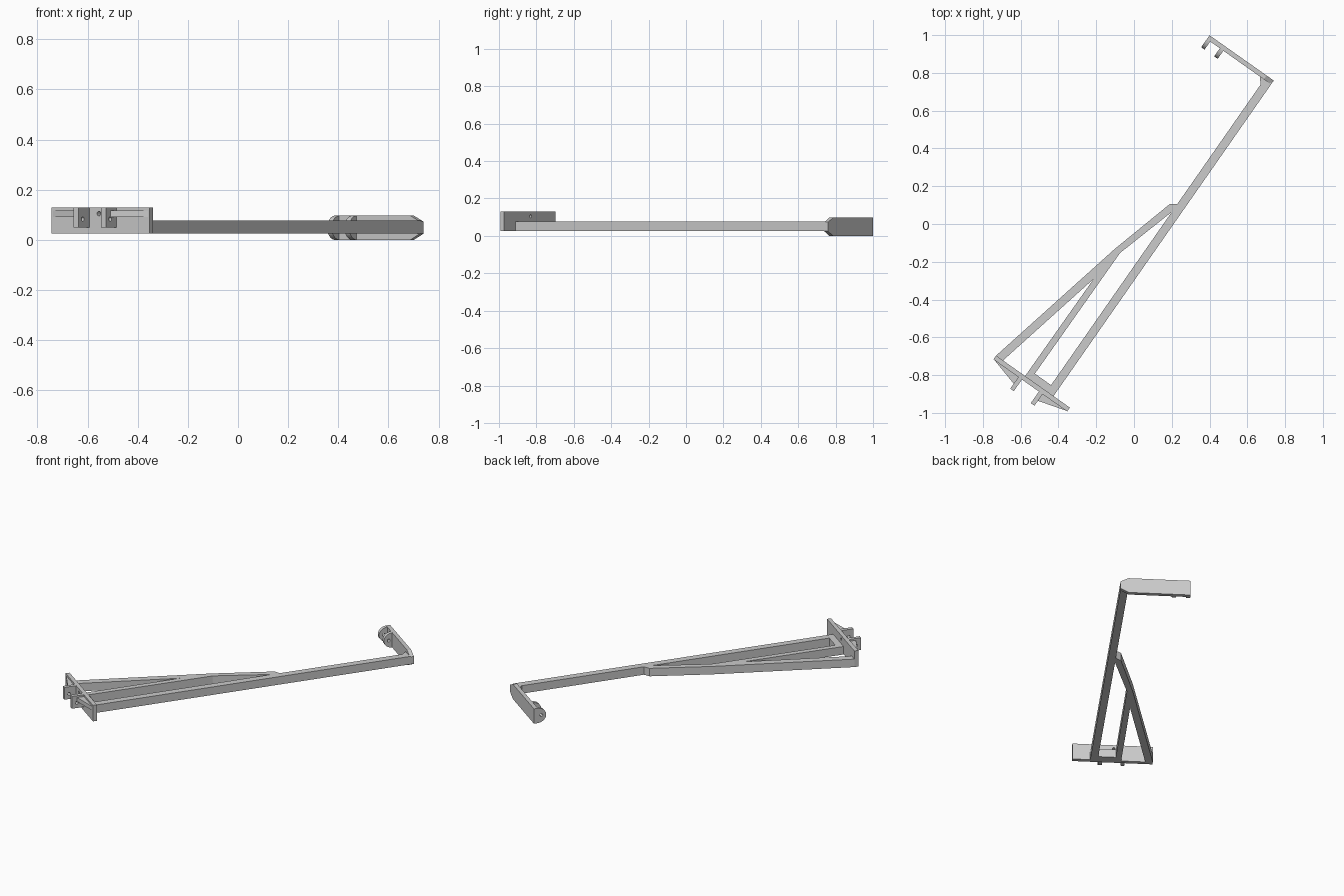
import bpy, bmesh, math
from mathutils import Matrix, Vector

if "Cube" in bpy.data.objects:
    bpy.data.objects.remove(bpy.data.objects["Cube"])

# The parts are laid out along u (across) and v (along the arm), then turned.
TURN = Matrix.Rotation(math.radians(-35.2), 4, "Z")
LOW, HIGH = 0.025, 0.077

gray = bpy.data.materials.new("plain gray")
gray.use_nodes = True
gray.diffuse_color = (0.6, 0.6, 0.6, 1)
gray.node_tree.nodes["Principled BSDF"].inputs["Base Color"].default_value = gray.diffuse_color


def prism(name, bottom, top):
    """Solid between two matching rings of points."""
    bm = bmesh.new()
    a = [bm.verts.new(TURN @ Vector(p)) for p in bottom]
    b = [bm.verts.new(TURN @ Vector(p)) for p in top]
    bm.faces.new(a)
    bm.faces.new(b)
    for i in range(len(a)):
        j = (i + 1) % len(a)
        bm.faces.new((a[i], a[j], b[j], b[i]))
    bmesh.ops.recalc_face_normals(bm, faces=bm.faces)
    mesh = bpy.data.meshes.new(name)
    bm.to_mesh(mesh)
    bm.free()
    mesh.materials.append(gray)
    obj = bpy.data.objects.new(name, mesh)
    bpy.context.collection.objects.link(obj)
    return obj


def flat(name, outline, z0=LOW, z1=HIGH):
    return prism(name, [(u, v, z0) for u, v in outline], [(u, v, z1) for u, v in outline])


def box(name, u0, u1, v0, v1, z0=LOW, z1=HIGH):
    return flat(name, [(u0, v0), (u1, v0), (u1, v1), (u0, v1)], z0, z1)


def across(name, outline, u0, u1):
    """Side profile in v and z, extruded across u."""
    return prism(name, [(u0, v, z) for v, z in outline], [(u1, v, z) for v, z in outline])


def drill(obj, u, v, z, radius, along):
    """Round hole through obj along the u or v axis."""
    ring = [(radius * math.cos(i * math.tau / 16), radius * math.sin(i * math.tau / 16))
            for i in range(16)]
    if along == "u":
        ends = [[(u + d, v + p, z + q) for p, q in ring] for d in (-0.05, 0.05)]
    else:
        ends = [[(u + p, v + d, z + q) for p, q in ring] for d in (-0.05, 0.05)]
    cutter = prism("hole_cutter", *ends)
    cutter.hide_render = True
    mod = obj.modifiers.new("hole", "BOOLEAN")
    mod.operation, mod.solver, mod.object = "DIFFERENCE", "EXACT", cutter
    bpy.context.view_layer.objects.active = obj
    bpy.ops.object.modifier_apply(modifier=mod.name)
    bpy.data.objects.remove(cutter)


# Arm frame: long bar, short bar, bent brace and cross bar
flat("main_bar", [(0.133, -0.99), (0.177, -0.99), (0.167, 1.03), (0.122, 1.03)])
box("inner_bar", -0.007, 0.028, -0.99, -0.17)
flat("lower_brace", [(-0.195, -0.99), (-0.15, -0.99), (0.0, -0.33), (0.028, -0.168), (-0.007, -0.166)])
flat("upper_brace", [(-0.007, -0.166), (0.028, -0.168), (0.126, 0.165), (0.135, 0.22),
                     (0.125, 0.218), (0.094, 0.196)])
box("cross_bar", 0.028, 0.134, -0.99, -0.95)
flat("corner_fillet", [(0.094, 1.022), (0.122, 0.99), (0.13, 1.022)])

# Near mounting plate with a hole
near_plate = box("near_plate", -0.195, 0.283, -1.015, -0.99, LOW, 0.13)
drill(near_plate, 0.037, -1.0, 0.105, 0.009, "v")

# Near lugs and their triangular webs
for side, u0, u1, tip in (("right", -0.033, -0.01, -0.195), ("left", 0.1, 0.124, 0.283)):
    lug = box("near_lug_" + side, u0, u1, -1.09, -1.01, 0.05, 0.13)
    drill(lug, u0, -1.06, 0.083, 0.009, "u")
    root = u0 if tip < u0 else u1
    flat("web_" + side, [(tip, -1.013), (root, -1.013), (root, -1.058)], 0.092, 0.118)

# Far plate, narrowed at the arm end
outline = [(-0.249, 0), (0.12, 0), (0.167, LOW), (0.167, HIGH - 0.004), (0.12, 0.097), (-0.249, 0.097)]
prism("far_plate", [(u, 1.022, z) for u, z in outline], [(u, 1.047, z) for u, z in outline])

# Far rounded lugs
arc = [(1.025 - 0.055 * math.sin(i * math.pi / 20), 0.0485 + 0.0485 * math.cos(i * math.pi / 20))
       for i in range(21)]
for side, u0, u1 in (("outer", -0.249, -0.227), ("inner", -0.165, -0.142)):
    lug = across("far_lug_" + side, arc, u0, u1)
    drill(lug, u0, 1.0, 0.0485, 0.009, "u")
